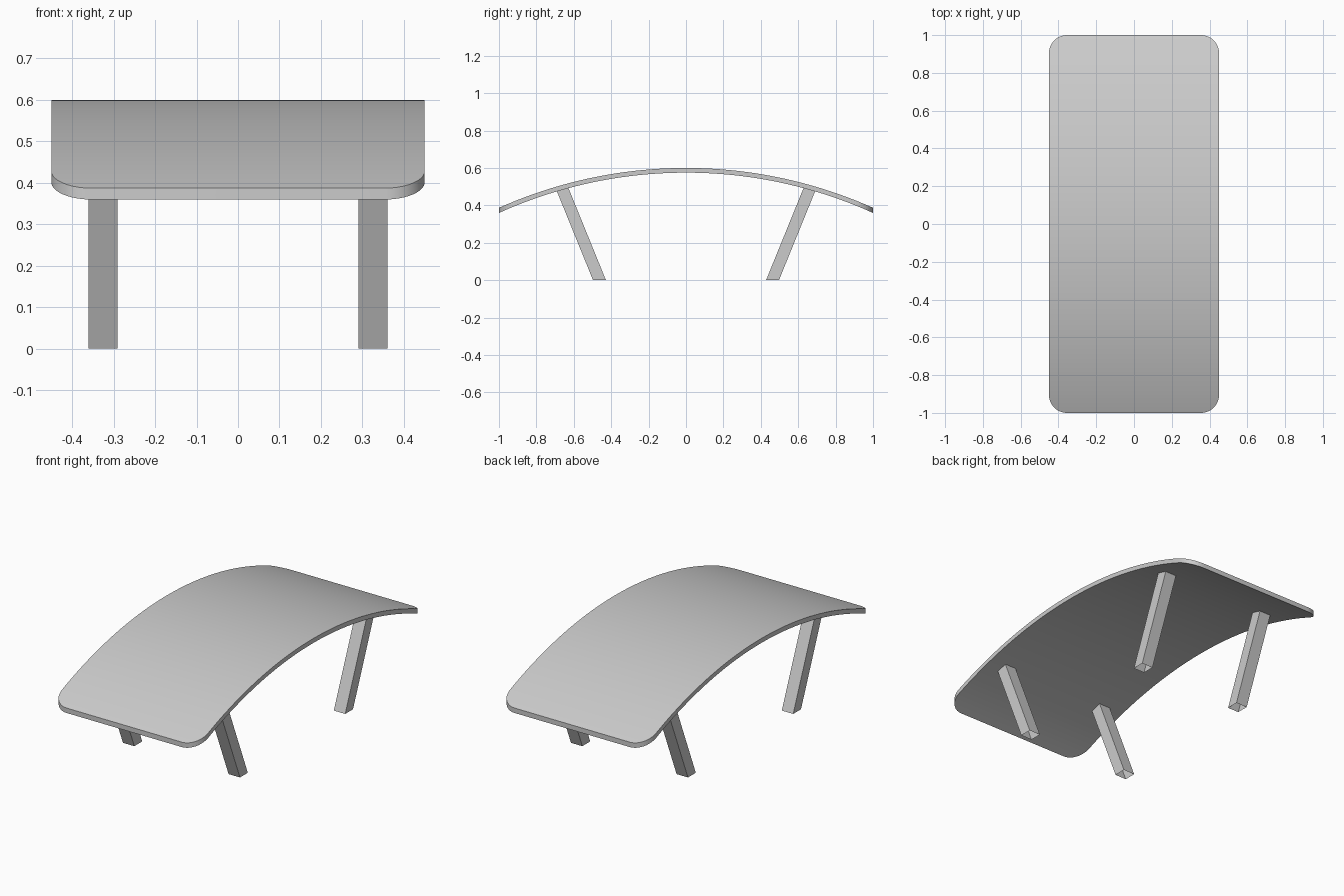
import bpy, bmesh, math

cube = bpy.data.objects.get("Cube")
if cube:
    bpy.data.objects.remove(cube, do_unlink=True)

# Panel dimensions
RADIUS, THICK, CREST = 2.454, 0.025, 0.6
HALF_W, HALF_L, CORNER = 0.45, 1.0, 0.095

grey = bpy.data.materials.new("plain grey")
grey.use_nodes = True
grey.diffuse_color = (0.6, 0.6, 0.6, 1)
grey.node_tree.nodes["Principled BSDF"].inputs["Base Color"].default_value = (0.6, 0.6, 0.6, 1)


def arch(y, depth=0.0):
    """Height of the curved panel at y, measured depth below its top."""
    return CREST - RADIUS + math.sqrt((RADIUS - depth) ** 2 - y * y)


def finish(name, bm):
    mesh = bpy.data.meshes.new(name)
    bm.to_mesh(mesh)
    bm.free()
    mesh.materials.append(grey)
    obj = bpy.data.objects.new(name, mesh)
    bpy.context.collection.objects.link(obj)
    return obj


# Curved top with rounded corners, lofted from rows along its length
arc = [math.radians(90 * i / 10) for i in range(11)]
end = [(HALF_L - CORNER + CORNER * math.cos(a), HALF_W - CORNER + CORNER * math.sin(a)) for a in arc]
straight = HALF_L - CORNER
rows = [(-y, w) for y, w in end]
rows += [(straight * (i / 20 - 1), HALF_W) for i in range(1, 40)]
rows += end[::-1]

bm = bmesh.new()
rings = []
for y, w in rows:
    top, low = arch(y), arch(y, THICK)
    rings.append([bm.verts.new(p) for p in ((-w, y, low), (w, y, low), (w, y, top), (-w, y, top))])
for a, b in zip(rings, rings[1:]):
    for i in range(4):
        j = (i + 1) % 4
        bm.faces.new((a[i], a[j], b[j], b[i]))
bm.faces.new(rings[0])
bm.faces.new(rings[-1][::-1])
bmesh.ops.recalc_face_normals(bm, faces=bm.faces[:])
table_top = finish("curved_top", bm)
bpy.context.view_layer.objects.active = table_top
table_top.select_set(True)
bpy.ops.object.shade_smooth_by_angle(angle=math.radians(30))
table_top.select_set(False)


# Slanted square legs, open at the foot, trimmed to the underside
def leg(name, sx, sy):
    bm = bmesh.new()
    foot, head = [], []
    for x, y in ((0.29, 0.428), (0.36, 0.428), (0.36, 0.497), (0.29, 0.497)):
        z = 0.48
        for _ in range(8):
            z = arch(y + 0.407 * z, THICK * 0.9)
        foot.append(bm.verts.new((sx * x, sy * y, 0)))
        head.append(bm.verts.new((sx * x, sy * (y + 0.407 * z), z)))
    for i in range(4):
        j = (i + 1) % 4
        bm.faces.new((foot[i], foot[j], head[j], head[i]))
    if sx * sy < 0:
        bmesh.ops.reverse_faces(bm, faces=bm.faces[:])
    finish(name, bm)


for sx, side in ((1, "left"), (-1, "right")):
    for sy, place in ((-1, "front"), (1, "back")):
        leg(f"{place}_{side}_leg", sx, sy)
